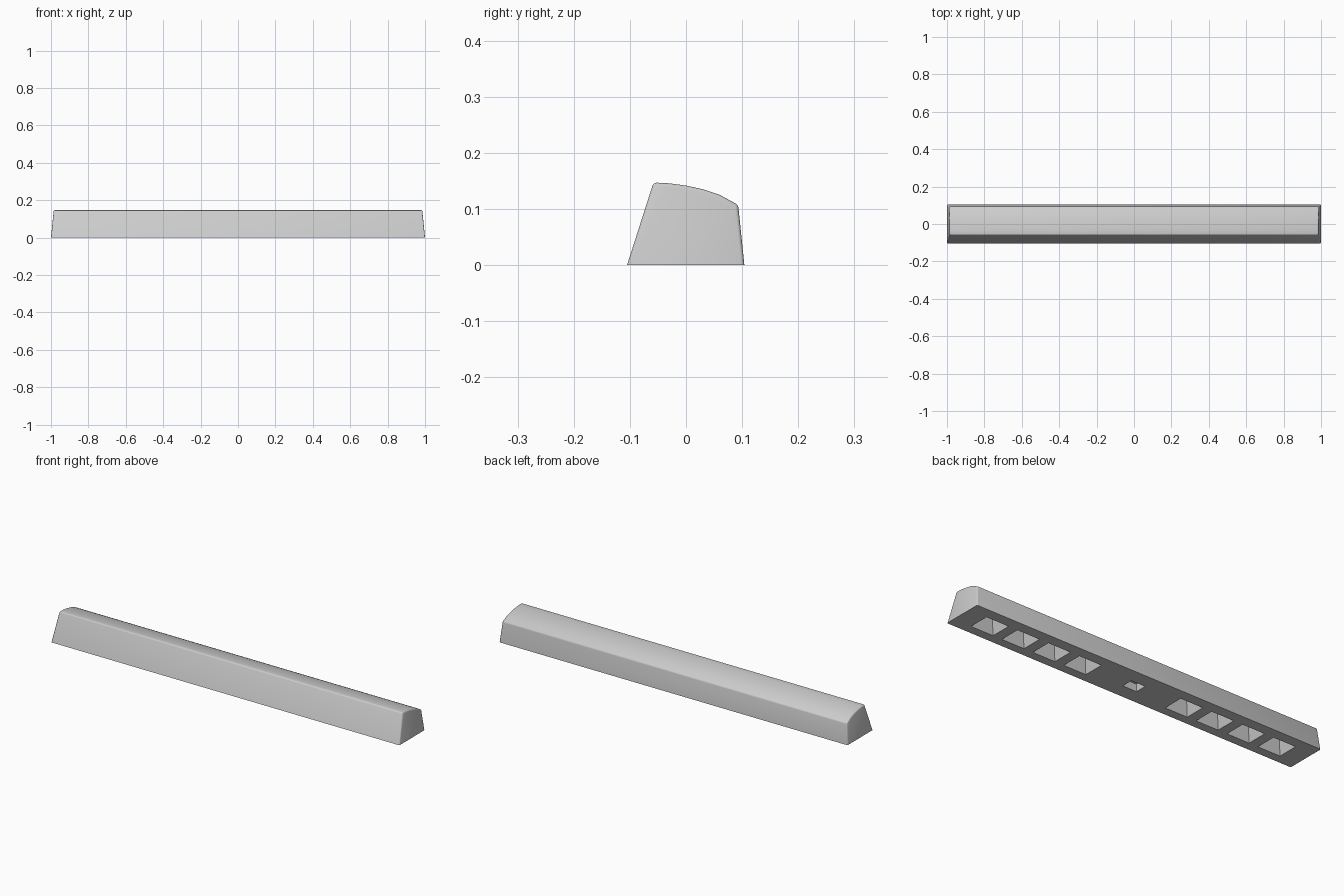
import bpy, bmesh, math

cube = bpy.data.objects.get("Cube")
if cube:
    bpy.data.objects.remove(cube, do_unlink=True)

grey = bpy.data.materials.new("light_grey")
grey.use_nodes = True
colour = (0.6, 0.6, 0.6, 1)
grey.diffuse_color = colour
grey.node_tree.nodes["Principled BSDF"].inputs["Base Color"].default_value = colour


def make_object(name, bm):
    bmesh.ops.recalc_face_normals(bm, faces=bm.faces)
    mesh = bpy.data.meshes.new(name)
    bm.to_mesh(mesh)
    bm.free()
    mesh.materials.append(grey)
    obj = bpy.data.objects.new(name, mesh)
    bpy.context.collection.objects.link(obj)
    return obj


# Bar: side profile (y, z) with a domed, back-sloping top; the ends lean inwards
dome = [(-0.058, 0.147), (-0.03, 0.1455), (0.0, 0.1415), (0.03, 0.135),
        (0.06, 0.125), (0.093, 0.107)]
profile = [(0.104, 0.0), (-0.105, 0.0)] + dome
bm = bmesh.new()
ends = [[bm.verts.new((s * (1 - 0.1 * z), y, z)) for y, z in profile] for s in (-1, 1)]
n = len(profile)
for ring in ends:
    bm.faces.new(ring)
for i in range(n):
    j = (i + 1) % n
    bm.faces.new((ends[0][i], ends[0][j], ends[1][j], ends[1][i]))
bmesh.ops.recalc_face_normals(bm, faces=bm.faces)

# Round every sharp edge above the base
sharp = [e for e in bm.edges
         if max(v.co.z for v in e.verts) > 0.01 and e.calc_face_angle() > math.radians(25)]
bmesh.ops.bevel(bm, geom=sharp, offset=0.006, segments=3, profile=0.5, affect='EDGES')
bmesh.ops.bisect_plane(bm, geom=bm.verts[:] + bm.edges[:] + bm.faces[:],
                       plane_co=(0, 0, 0), plane_no=(0, 0, 1))
bar = make_object("bar", bm)


# Tapered pockets sunk into the underside
def add_pocket(bm, x, y, width, length, depth, taper):
    rings = []
    for z, t in ((-0.02, -taper * 0.02 / depth), (depth, taper)):
        a, b = width / 2 - t, length / 2 - t
        rings.append([bm.verts.new((x + sx * a, y + sy * b, z))
                      for sx, sy in ((-1, -1), (1, -1), (1, 1), (-1, 1))])
    for ring in rings:
        bm.faces.new(ring)
    for i in range(4):
        j = (i + 1) % 4
        bm.faces.new((rings[0][i], rings[0][j], rings[1][j], rings[1][i]))


bm = bmesh.new()
for side in (-1, 1):
    for k in range(4):
        add_pocket(bm, side * (0.295 + 0.18 * k), -0.005, 0.128, 0.108, 0.07, 0.02)
add_pocket(bm, 0, 0, 0.08, 0.06, 0.035, 0.004)
cutter = make_object("pocket_cutter", bm)
cutter.hide_render = True

cut = bar.modifiers.new("pockets", 'BOOLEAN')
cut.operation = 'DIFFERENCE'
cut.solver = 'EXACT'
cut.object = cutter
bpy.ops.object.select_all(action='DESELECT')
bar.select_set(True)
bpy.context.view_layer.objects.active = bar
bpy.ops.object.modifier_apply(modifier=cut.name)
bpy.data.objects.remove(cutter, do_unlink=True)
bpy.ops.object.shade_smooth_by_angle(angle=math.radians(30))
